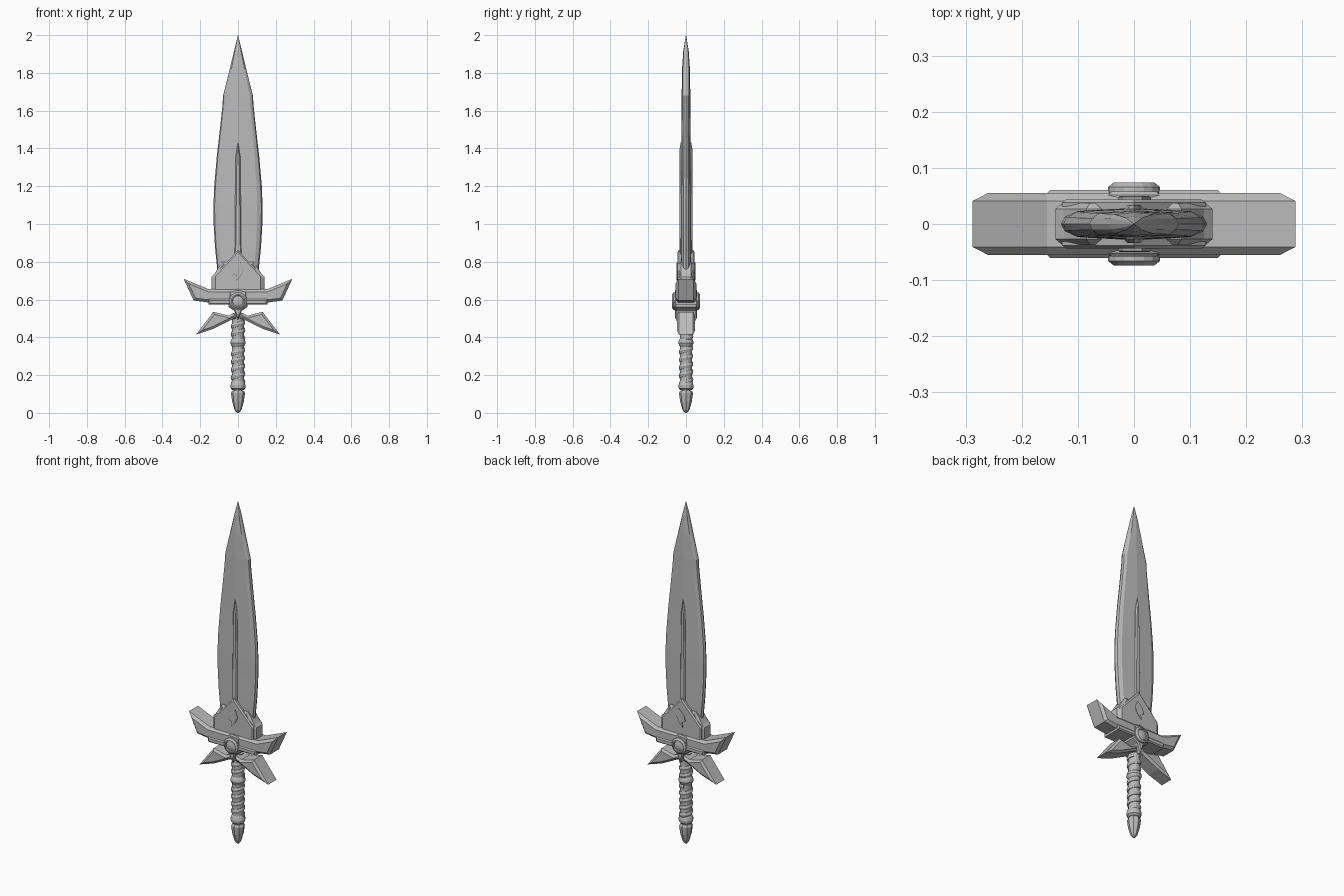
import bpy, bmesh, math

if "Cube" in bpy.data.objects:
    bpy.data.objects.remove(bpy.data.objects["Cube"])

grey = bpy.data.materials.new("steel grey")
grey.diffuse_color = (0.5, 0.5, 0.5, 1)
grey.use_nodes = True
grey.node_tree.nodes["Principled BSDF"].inputs["Base Color"].default_value = grey.diffuse_color


def finish(name, bm):
    bmesh.ops.recalc_face_normals(bm, faces=bm.faces)
    mesh = bpy.data.meshes.new(name)
    bm.to_mesh(mesh)
    bm.free()
    mesh.materials.append(grey)
    ob = bpy.data.objects.new(name, mesh)
    bpy.context.collection.objects.link(ob)
    return ob


def loft(name, rings):
    """Skin a stack of equal-length point rings and cap both ends."""
    bm = bmesh.new()
    rows = [[bm.verts.new(p) for p in r] for r in rings]
    n = len(rows[0])
    for a, b in zip(rows, rows[1:]):
        for i in range(n):
            bm.faces.new((a[i], a[(i + 1) % n], b[(i + 1) % n], b[i]))
    bm.faces.new(rows[0])
    bm.faces.new(rows[-1])
    bmesh.ops.remove_doubles(bm, verts=bm.verts, dist=1e-5)
    return finish(name, bm)


def plate(name, outline, depth, cham=0.0, inset=0.0, y=0.0):
    """Extrude an x-z outline to y +- depth with chamfered front and back rims."""
    bm = bmesh.new()
    caps = []
    for s in (-1, 1):
        vs = [bm.verts.new((x, y + s * (depth - cham), z)) for x, z in outline]
        caps.append((s, vs, bm.faces.new(vs)))
    n = len(outline)
    f, b = caps[0][1], caps[1][1]
    for i in range(n):
        j = (i + 1) % n
        bm.faces.new((f[i], f[j], b[j], b[i]))
    bmesh.ops.recalc_face_normals(bm, faces=bm.faces)
    if cham:
        for s, _, face in caps:
            bmesh.ops.inset_region(bm, faces=[face], thickness=inset, use_even_offset=True)
            for v in face.verts:
                v.co.y += s * cham
    return finish(name, bm)


def mirror(half):
    """Complete a right-hand outline listed from the centre top to the centre bottom."""
    return half + [(-x, z) for x, z in reversed(half) if x > 0]


def lathe(name, profile, n):
    ob = loft(name, [[(r * math.cos(2 * math.pi * i / n), r * math.sin(2 * math.pi * i / n), z)
                      for i in range(n)] for r, z in profile])
    return ob


# Leaf-shaped blade: central ridge, broad faces and steep cutting bevels
sections = [(0.65, 0.10, 0.029), (0.78, 0.112, 0.029), (0.88, 0.122, 0.029), (1.0, 0.129, 0.028),
            (1.1, 0.130, 0.028), (1.2, 0.126, 0.027), (1.35, 0.113, 0.025), (1.5, 0.096, 0.024),
            (1.62, 0.083, 0.023), (1.68, 0.079, 0.023), (1.82, 0.044, 0.021),
            (1.92, 0.02, 0.014), (2.0, 0.0005, 0.0005)]
loft("blade", [[(w, 0, z), (.95 * w, .45 * t, z), (.78 * w, .82 * t, z), (0, t, z),
                (-.78 * w, .82 * t, z), (-.95 * w, .45 * t, z), (-w, 0, z),
                (-.95 * w, -.45 * t, z), (-.78 * w, -.82 * t, z), (0, -t, z),
                (.78 * w, -.82 * t, z), (.95 * w, -.45 * t, z)] for z, w, t in sections])

# Raised spine on both blade faces
plate("blade_spine", mirror([(0, 1.435), (0.012, 1.36), (0.019, 0.8), (0, 0.79)]), 0.034, 0.007, 0.006)

# Collar holding the blade, with a pointed face plate
plate("blade_collar", mirror([(0, 0.80), (0.085, 0.80), (0.125, 0.735), (0.14, 0.72),
                              (0.14, 0.64), (0, 0.64)]), 0.037, 0.01, 0.012)
plate("collar_point", mirror([(0, 0.862), (0.128, 0.725), (0.128, 0.64), (0, 0.64)]), 0.044, 0.006, 0.008)

# Crossguard with upswept ends
plate("crossguard", mirror([(0, 0.655), (0.155, 0.655), (0.288, 0.71), (0.235, 0.595),
                            (0.16, 0.585), (0, 0.585)]), 0.055, 0.014, 0.014)
plate("crossguard_band", mirror([(0, 0.602), (0.155, 0.602), (0.155, 0.573), (0, 0.573)]), 0.061, 0.006, 0.006)
plate("crossguard_centre", mirror([(0, 0.655), (0.045, 0.645), (0.05, 0.56), (0.02, 0.54), (0, 0.49)]),
      0.058, 0.006, 0.006)

# Swept lower wings of the guard
wing = [(0.01, 0.535), (0.05, 0.515), (0.13, 0.535), (0.222, 0.415), (0.13, 0.445), (0.03, 0.495), (0.01, 0.50)]
for side, s in (("right", 1), ("left", -1)):
    plate("lower_wing_" + side, [(s * x, z) for x, z in wing], 0.048, 0.01, 0.012)

# Round boss and teardrop ornament on each face
for side, s in (("front", -1), ("back", 1)):
    def disc(r, y):
        return [(r * math.cos(math.pi * i / 8), s * y, 0.592 + r * math.sin(math.pi * i / 8)) for i in range(16)]
    loft("boss_" + side, [disc(r, y) for r, y in ((.046, .05), (.046, .066), (.036, .074), (.030, .074),
                                                  (.028, .068), (.018, .071), (.008, .073))])
    plate("teardrop_" + side, [(0.014, 0.80), (0.030, 0.755), (0.012, 0.72), (-0.012, 0.697),
                               (-0.008, 0.725), (-0.028, 0.735), (-0.020, 0.765)], 0.004, 0.002, 0.003, s * 0.046)

# Grip core with end collars and a middle ring
lathe("grip", [(.028, .12), (.038, .13), (.040, .145), (.036, .16), (.031, .17), (.031, .35), (.037, .36),
               (.041, .37), (.037, .385), (.031, .395), (.031, .49), (.030, .53)], 16)

# Cord wound around the grip
for name, z0, z1 in (("lower_wrap", 0.165, 0.345), ("upper_wrap", 0.395, 0.485)):
    rings, turns = [], (z1 - z0) / 0.042
    steps = int(turns * 16)
    for k in range(steps + 1):
        a = 2 * math.pi * turns * k / steps
        z = z0 + (z1 - z0) * k / steps
        ring = []
        for i in range(6):
            b = 2 * math.pi * i / 6
            r = 0.031 + 0.0075 * math.cos(b)
            ring.append((r * math.cos(a), r * math.sin(a), z + 0.014 * math.sin(b)))
        rings.append(ring)
    loft(name, rings)

# Pointed pommel
lathe("pommel", [(.020, .135), (.022, .118), (.030, .118), (.037, .105), (.031, .06), (.018, .015), (.006, 0)], 8)
